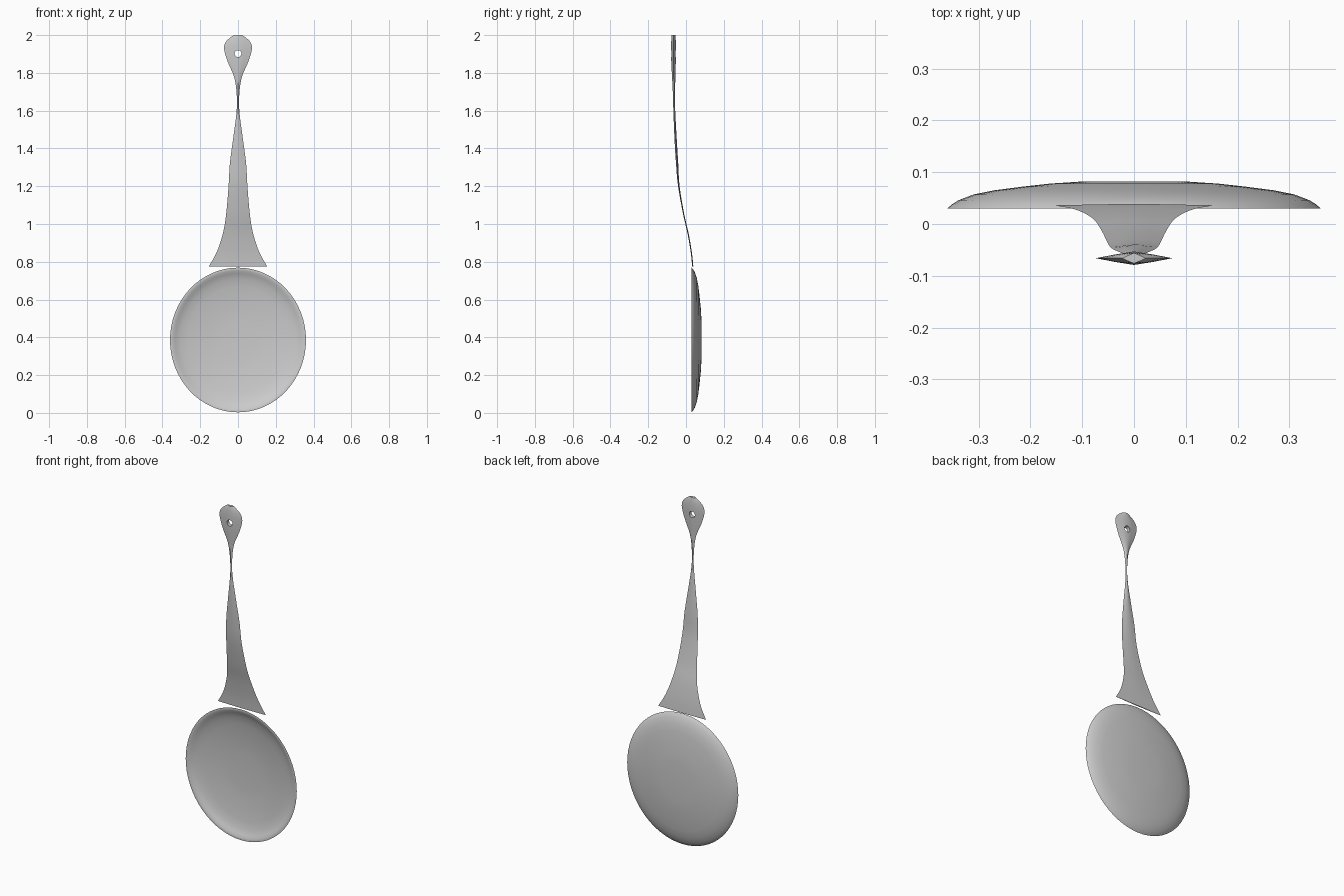
import bpy, bmesh, math
from mathutils import Vector

cube = bpy.data.objects.get("Cube")
if cube:
    bpy.data.objects.remove(cube)

metal = bpy.data.materials.new("grey metal")
metal.use_nodes = True
grey = (0.6, 0.6, 0.6, 1)
metal.diffuse_color = grey
metal.node_tree.nodes["Principled BSDF"].inputs["Base Color"].default_value = grey


def make_object(name, bm, angle=None):
    bmesh.ops.recalc_face_normals(bm, faces=bm.faces)
    mesh = bpy.data.meshes.new(name)
    bm.to_mesh(mesh)
    bm.free()
    mesh.materials.append(metal)
    obj = bpy.data.objects.new(name, mesh)
    bpy.context.collection.objects.link(obj)
    if angle:
        bpy.ops.object.select_all(action='DESELECT')
        obj.select_set(True)
        bpy.context.view_layer.objects.active = obj
        bpy.ops.object.shade_smooth_by_angle(angle=math.radians(angle))
    return obj


def loft(bm, rings):
    for low, high in zip(rings, rings[1:]):
        n = len(low)
        for i in range(n):
            j = (i + 1) % n
            bm.faces.new((low[i], low[j], high[j], high[i]))


# Shallow bowl: closed shell, back surface then front surface
half_width, half_height, rim_y = 0.36, 0.383, 0.03
back = [(0.28, 0.052), (0.45, 0.048), (0.6, 0.042), (0.75, 0.035),
        (0.86, 0.027), (0.94, 0.016), (0.98, 0.007), (1, 0)]
shell = 0.006
front = [(r * 0.98, max(d - shell, 0)) for r, d in reversed(back)]
bm = bmesh.new()
rings = []
segments = 64
for r, depth in back + front:
    ring = []
    for i in range(segments):
        a = math.tau * i / segments
        ring.append(bm.verts.new((half_width * r * math.cos(a), rim_y + depth,
                                  half_height * (1 + r * math.sin(a)) + 0.003)))
    rings.append(ring)
loft(bm, rings)
bm.faces.new(rings[0])
bm.faces.new(rings[-1])
make_object("bowl", bm, 40)

# Handle stations: height, half width, centre depth, half thickness
stations = [
    (0.775, 0.155, 0.036, 0.003), (0.85, 0.113, 0.028, 0.003),
    (0.95, 0.08, 0.011, 0.003), (1.05, 0.063, -0.012, 0.003),
    (1.2, 0.05, -0.038, 0.004), (1.32, 0.043, -0.047, 0.006),
    (1.45, 0.026, -0.055, 0.006), (1.6, 0.007, -0.062, 0.005),
    (1.7, 0.008, -0.064, 0.006), (1.78, 0.021, -0.065, 0.009),
    (1.86, 0.055, -0.066, 0.012), (1.93, 0.074, -0.066, 0.013),
    (1.97, 0.06, -0.066, 0.012), (2.0, 0.022, -0.066, 0.01)]


def smooth_path(points, steps):
    pts = [Vector(p) for p in points]
    pts = [pts[0]] + pts + [pts[-1]]
    for a, b, c, d in zip(pts, pts[1:], pts[2:], pts[3:]):
        for k in range(steps):
            t = k / steps
            yield (b + (c - a) * t / 2 + (a * 2 - b * 5 + c * 4 - d) * t**2 / 2
                   + (b * 3 - a - c * 3 + d) * t**3 / 2)
    yield pts[-1]


# Ridged lens cross-section: thin edges, thickest along the middle
bm = bmesh.new()
section = [(1, 0), (0.5, 0.55), (0, 1), (-0.5, 0.55),
           (-1, 0), (-0.5, -0.55), (0, -1), (0.5, -0.55)]
rings = [[bm.verts.new((w * u, y + thick * v, z)) for u, v in section]
         for z, w, y, thick in smooth_path(stations, 4)]
loft(bm, rings)
bm.faces.new(rings[0])
bm.faces.new(rings[-1])
handle = make_object("handle", bm, 50)

# Hanging hole
bpy.ops.mesh.primitive_cylinder_add(vertices=24, radius=0.018, depth=0.2,
                                    location=(0, -0.066, 1.902),
                                    rotation=(math.pi / 2, 0, 0))
cutter = bpy.context.object
cutter.name = "hole_cutter"
cutter.hide_render = True
cut = handle.modifiers.new("hanging_hole", 'BOOLEAN')
cut.operation = 'DIFFERENCE'
cut.object = cutter
cut.solver = 'EXACT'
bpy.context.view_layer.objects.active = handle
bpy.ops.object.modifier_apply(modifier=cut.name)
bpy.data.objects.remove(cutter)
